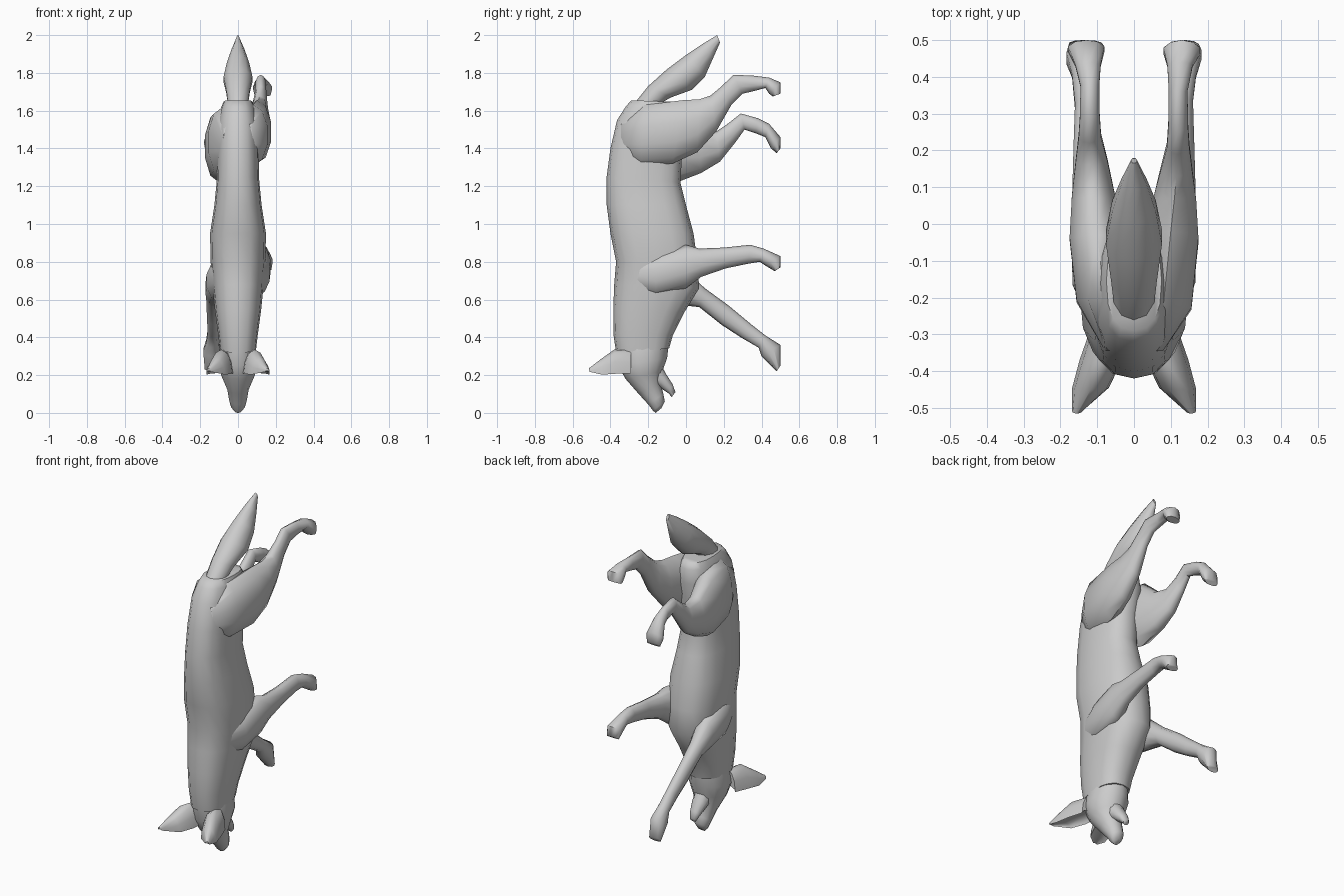
import bpy, bmesh, math

# Loft: each ring is (yA, zA, yB, zB, x, rx): A and B are opposite outline points, rx the half width
def loft(name, rings, sides=12, scoop=None, power=1.0):
    bm = bmesh.new()
    loops = []
    for ya, za, yb, zb, x, rx in rings:
        cy, cz, hy, hz = (ya + yb) / 2, (za + zb) / 2, (ya - yb) / 2, (za - zb) / 2
        loop = []
        for i in range(sides):
            t = 2 * math.pi * i / sides
            c, s = (math.copysign(abs(v) ** power, v) for v in (math.cos(t), math.sin(t)))
            if scoop is not None and c < 0:
                c *= -scoop
            loop.append(bm.verts.new((x + s * rx, cy + c * hy, cz + c * hz)))
        loops.append(loop)
    for a, b in zip(loops, loops[1:]):
        for i in range(sides):
            j = (i + 1) % sides
            bm.faces.new((a[i], a[j], b[j], b[i]))
    bm.faces.new(loops[0][::-1])
    bm.faces.new(loops[-1])
    bmesh.ops.recalc_face_normals(bm, faces=bm.faces)
    me = bpy.data.meshes.new(name)
    bm.to_mesh(me)
    bm.free()
    ob = bpy.data.objects.new(name, me)
    bpy.context.collection.objects.link(ob)
    bpy.ops.object.select_all(action='DESELECT')
    ob.select_set(True)
    bpy.context.view_layer.objects.active = ob
    bpy.ops.object.shade_smooth_by_angle(angle=math.radians(60))
    return ob

# Limb: side outline pairs combined with a shared width profile
def limb(name, side, widths, pairs):
    loft(name, [(*p, side * x, r) for p, (x, r) in zip(pairs, widths)], 10)

# Torso and neck, from rump down to the head
loft("torso", [
    (-.29, 1.655, -.02, 1.645, 0, .075), (-.32, 1.62, .0, 1.61, 0, .09),
    (-.365, 1.55, .01, 1.53, 0, .105), (-.40, 1.40, -.02, 1.38, 0, .11),
    (-.42, 1.25, -.03, 1.22, 0, .112), (-.42, 1.10, .0, 1.10, 0, .125),
    (-.40, .95, .04, .95, 0, .148), (-.37, .80, .06, .80, 0, .145),
    (-.38, .68, .07, .66, 0, .135), (-.385, .55, -.01, .53, 0, .122),
    (-.385, .42, -.07, .41, 0, .105), (-.37, .32, -.09, .34, 0, .095)], 16, power=.8)

# Head with tapering snout
loft("head", [
    (-.37, .36, -.09, .38, 0, .09), (-.36, .25, -.10, .29, 0, .11),
    (-.32, .18, -.125, .22, 0, .09), (-.25, .10, -.135, .16, 0, .058),
    (-.20, .045, -.12, .10, 0, .048), (-.175, .012, -.112, .06, 0, .038),
    (-.16, .0, -.13, .025, 0, .02)], 14)

# Open lower jaw
loft("lower_jaw", [
    (-.20, .16, -.13, .25, 0, .05), (-.14, .135, -.105, .205, 0, .044),
    (-.095, .105, -.07, .15, 0, .03), (-.075, .085, -.056, .11, 0, .018)], 10)

# Scooped ears
for side, label in ((1, "right"), (-1, "left")):
    loft("ear_" + label, [
        (-.29, .33, -.29, .09, side * .07, .05), (-.38, .335, -.36, .08, side * .09, .058),
        (-.45, .285, -.44, .12, side * .118, .05), (-.515, .235, -.505, .20, side * .155, .013)],
        12, 0.25)

# Bushy tail
loft("tail", [
    (-.33, 1.55, -.17, 1.52, 0, .055), (-.28, 1.63, -.15, 1.63, 0, .055),
    (-.20, 1.73, -.08, 1.67, 0, .065),
    (-.10, 1.82, .03, 1.71, 0, .08), (.0, 1.895, .10, 1.78, 0, .062),
    (.09, 1.955, .14, 1.87, 0, .036), (.165, 2.0, .18, 1.96, 0, .008)], 10)

# Hind legs, thigh to paw
hind = [(.06, .02), (.08, .08), (.10, .079), (.11, .062), (.115, .046), (.12, .032),
        (.12, .028), (.12, .027), (.125, .036), (.13, .052), (.13, .044)]
limb("hind_leg_right", 1, hind, [
    (-.345, 1.53, -.345, 1.37), (-.22, 1.63, -.24, 1.31), (-.02, 1.655, -.07, 1.32),
    (.07, 1.66, .06, 1.38), (.13, 1.68, .16, 1.49), (.19, 1.73, .24, 1.63),
    (.25, 1.79, .30, 1.69), (.36, 1.785, .365, 1.705), (.44, 1.775, .42, 1.72),
    (.50, 1.75, .44, 1.69), (.50, 1.69, .46, 1.675)])
limb("hind_leg_left", -1, hind, [
    (-.345, 1.52, -.345, 1.32), (-.2, 1.62, -.22, 1.25), (-.03, 1.60, -.05, 1.22),
    (.07, 1.51, .08, 1.27), (.16, 1.49, .18, 1.33), (.22, 1.53, .26, 1.43),
    (.29, 1.585, .31, 1.50), (.38, 1.56, .37, 1.48), (.44, 1.53, .42, 1.46),
    (.50, 1.46, .45, 1.40), (.50, 1.40, .48, 1.375)])

# Front legs, shoulder to paw
front = [(.08, .03), (.10, .07), (.115, .06), (.125, .045), (.13, .036), (.13, .032),
         (.135, .035), (.14, .046), (.14, .038)]
limb("front_leg_right", 1, front, [
    (-.31, .80, -.31, .66), (-.16, .84, -.16, .62), (.0, .89, .0, .66),
    (.07, .87, .08, .72), (.20, .875, .21, .765), (.34, .89, .33, .79),
    (.41, .87, .39, .80), (.50, .83, .42, .78), (.50, .77, .47, .75)])
limb("front_leg_left", -1, front, [
    (-.31, .80, -.30, .64), (-.16, .81, -.17, .59), (.0, .75, -.02, .57),
    (.10, .66, .07, .56), (.23, .565, .19, .465), (.35, .465, .29, .40),
    (.42, .41, .385, .345), (.50, .36, .40, .30), (.50, .25, .48, .22)])
